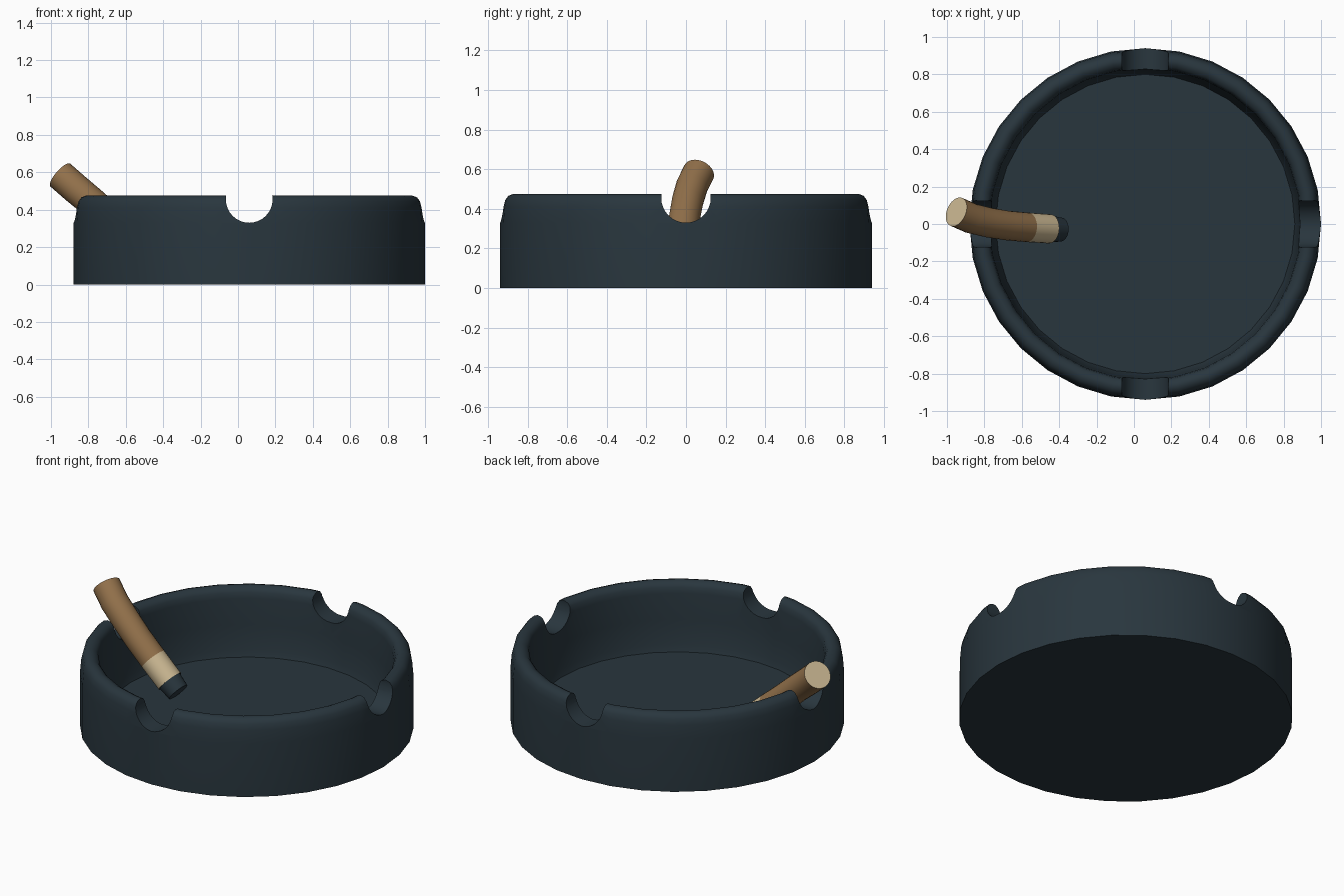
import bpy, bmesh, math
from mathutils import Vector

if "Cube" in bpy.data.objects:
    bpy.data.objects.remove(bpy.data.objects["Cube"])


def material(name, rgb):
    m = bpy.data.materials.new(name)
    m.diffuse_color = (*rgb, 1)
    m.use_nodes = True
    m.node_tree.nodes["Principled BSDF"].inputs["Base Color"].default_value = m.diffuse_color
    return m


slate = material("dark slate", (0.022, 0.037, 0.048))
brown = material("tobacco brown", (0.29, 0.165, 0.07))
cream = material("cream", (0.60, 0.48, 0.29))


def finish(name, bm, mats, angle=40):
    bmesh.ops.recalc_face_normals(bm, faces=bm.faces)
    me = bpy.data.meshes.new(name)
    bm.to_mesh(me)
    bm.free()
    ob = bpy.data.objects.new(name, me)
    bpy.context.collection.objects.link(ob)
    for m in mats:
        me.materials.append(m)
    return ob


def activate(ob):
    bpy.ops.object.select_all(action='DESELECT')
    ob.select_set(True)
    bpy.context.view_layer.objects.active = ob


def smooth(ob, deg=40):
    activate(ob)
    bpy.ops.object.shade_smooth_by_angle(angle=math.radians(deg))


def loft(bm, rings, mat_ids=None):
    """Join rings of points into a closed, capped skin."""
    vr = [[bm.verts.new(p) for p in r] for r in rings]
    n = len(vr[0])
    for k in range(len(vr) - 1):
        for i in range(n):
            j = (i + 1) % n
            f = bm.faces.new((vr[k][i], vr[k][j], vr[k + 1][j], vr[k + 1][i]))
            f.material_index = mat_ids[k + 1] if mat_ids else 0
    for r, m in ((vr[0], 0), (vr[-1], -1)):
        f = bm.faces.new(r)
        f.material_index = mat_ids[m] if mat_ids else 0


# Tray: turned profile from the base, over the rounded rim, down to the floor
CX, N = 0.06, 32
profile = [(0.94, 0), (0.94, 0.33), (0.933, 0.41), (0.925, 0.445), (0.909, 0.466),
           (0.885, 0.475), (0.868, 0.472), (0.85, 0.462), (0.838, 0.445),
           (0.832, 0.41), (0.825, 0.25), (0.812, 0.10), (0.80, 0.06)]
bm = bmesh.new()
loft(bm, [[(CX + r * math.cos(math.tau * i / N), r * math.sin(math.tau * i / N), z)
           for i in range(N)] for r, z in profile])
tray = finish("tray", bm, [slate])

# Rests: four half-round notches cut by two crossing rods
for axis, rot in (("x", (0, math.pi / 2, 0)), ("y", (math.pi / 2, 0, 0))):
    bpy.ops.mesh.primitive_cylinder_add(vertices=32, radius=0.125, depth=2.6,
                                        location=(CX, 0, 0.455), rotation=rot)
    cutter = bpy.context.object
    cutter.name = "notch_cutter_" + axis
    cutter.hide_render = True
    cutter.data.materials.append(slate)
    activate(tray)
    mod = tray.modifiers.new("notch", 'BOOLEAN')
    mod.operation, mod.solver, mod.object = 'DIFFERENCE', 'EXACT', cutter
    bpy.ops.object.modifier_apply(modifier=mod.name)
    bpy.data.objects.remove(cutter)
smooth(tray)

# Cigar: bent tube; each station is x, y, z, radius, material of the span before it
path = [(-0.95, 0.065, 0.585, 0.081, 1), (-0.87, 0.030, 0.515, 0.081, 0),
        (-0.78, 0.008, 0.440, 0.080, 0), (-0.68, -0.008, 0.352, 0.079, 0),
        (-0.57, -0.018, 0.258, 0.079, 0), (-0.45, -0.026, 0.155, 0.078, 1),
        (-0.45, -0.026, 0.155, 0.072, 2), (-0.39, -0.030, 0.106, 0.064, 2)]
pts = [Vector(p[:3]) for p in path]
rings = []
for k, p in enumerate(path):
    t = (pts[min(k + 1, len(pts) - 1)] - pts[max(k - 1, 0)]).normalized()
    u = Vector((0, 1, 0)).cross(t).normalized()
    v = t.cross(u)
    rings.append([pts[k] + p[3] * (u * math.cos(math.tau * i / 24) + v * math.sin(math.tau * i / 24))
                  for i in range(24)])
bm = bmesh.new()
loft(bm, rings, [p[4] for p in path])
smooth(finish("cigar", bm, [brown, cream, slate]))
